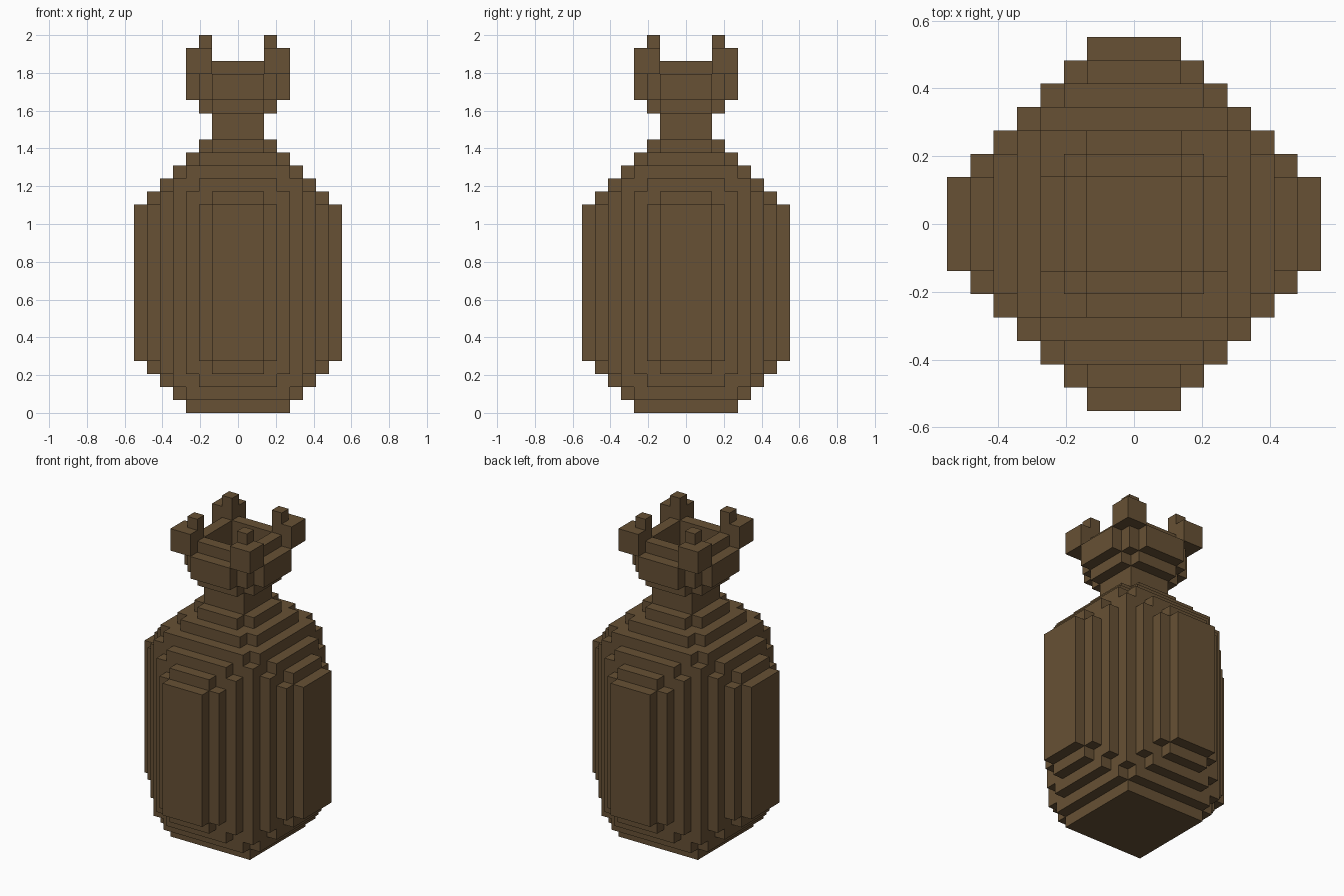
import bpy
import bmesh
import math

cube = bpy.data.objects.get("Cube")
if cube:
    bpy.data.objects.remove(cube, do_unlink=True)

U = 2 / 29  # size of one block

brown = bpy.data.materials.new("brown")
brown.use_nodes = True
colour = (0.135, 0.082, 0.035, 1)
brown.diffuse_color = colour
bsdf = brown.node_tree.nodes["Principled BSDF"]
bsdf.inputs["Base Color"].default_value = colour
bsdf.inputs["Roughness"].default_value = 0.9


def build_part(name, bottom, tiers):
    """Stack tiers of blocks. A tier is (height, rows): each row, going outward
    from the centre, gives its half width or a (start, end) span. Every tier is
    mirrored in x and y."""
    layers = [rows for height, rows in tiers for _ in range(height)]

    def filled(x, y, z):
        if not 0 <= z < len(layers):
            return False
        col = x if x >= 0 else -x - 1
        row = y if y >= 0 else -y - 1
        rows = layers[z]
        if row >= len(rows):
            return False
        span = rows[row]
        start, end = span if isinstance(span, tuple) else (0, span)
        return start <= col < end

    bm = bmesh.new()
    for z in range(len(layers)):
        for x in range(-8, 8):
            for y in range(-8, 8):
                if not filled(x, y, z):
                    continue
                cell = (x, y, z)
                # Outer sides only
                for axis in range(3):
                    for side in (0, 1):
                        near = list(cell)
                        near[axis] += 2 * side - 1
                        if filled(*near):
                            continue
                        loop = []
                        for a, b in ((0, 0), (1, 0), (1, 1), (0, 1)):
                            p = list(cell)
                            p[axis] += side
                            p[(axis + 1) % 3] += a
                            p[(axis + 2) % 3] += b
                            loop.append(bm.verts.new((p[0] * U, p[1] * U, (p[2] + bottom) * U)))
                        bm.faces.new(loop if side else loop[::-1])
    bmesh.ops.remove_doubles(bm, verts=bm.verts, dist=U * 0.01)
    # Merge flat neighbours into whole faces
    bmesh.ops.dissolve_limit(bm, angle_limit=math.radians(1), verts=bm.verts, edges=bm.edges)
    mesh = bpy.data.meshes.new(name)
    bm.to_mesh(mesh)
    bm.free()
    mesh.materials.append(brown)
    obj = bpy.data.objects.new(name, mesh)
    bpy.context.collection.objects.link(obj)
    return obj


# Stepped plans, from the narrow shoulder to the widest belly
R3 = [3, 3, 2]
R4 = [4, 4, 4, 3]
R5 = [5, 5, 5, 5, 4]
R6 = [6, 6, 6, 5, 5, 3]
R7 = [7, 7, 6, 6, 5, 4, 2]
R8 = [8, 8, 7, 6, 5, 4, 3, 2]

# Rounded sack body on a square foot
build_part("sack_body", 0, [(1, [4] * 4), (1, R5), (1, R6), (1, R7), (12, R8),
                            (1, R7), (1, R6), (1, R5), (1, R4), (1, R3)])

# Tied neck
build_part("sack_neck", 21, [(2, [2, 2])])

# Flared open mouth with four raised corners
none = (0, 0)
build_part("sack_mouth", 23, [
    (1, R3),
    (2, [(2, 4), (2, 4), 3, 2]),
    (1, [(2, 3), (2, 3), 4, (2, 4)]),
    (1, [none, none, (2, 4), (2, 4)]),
    (1, [none, none, (2, 3)]),
])
